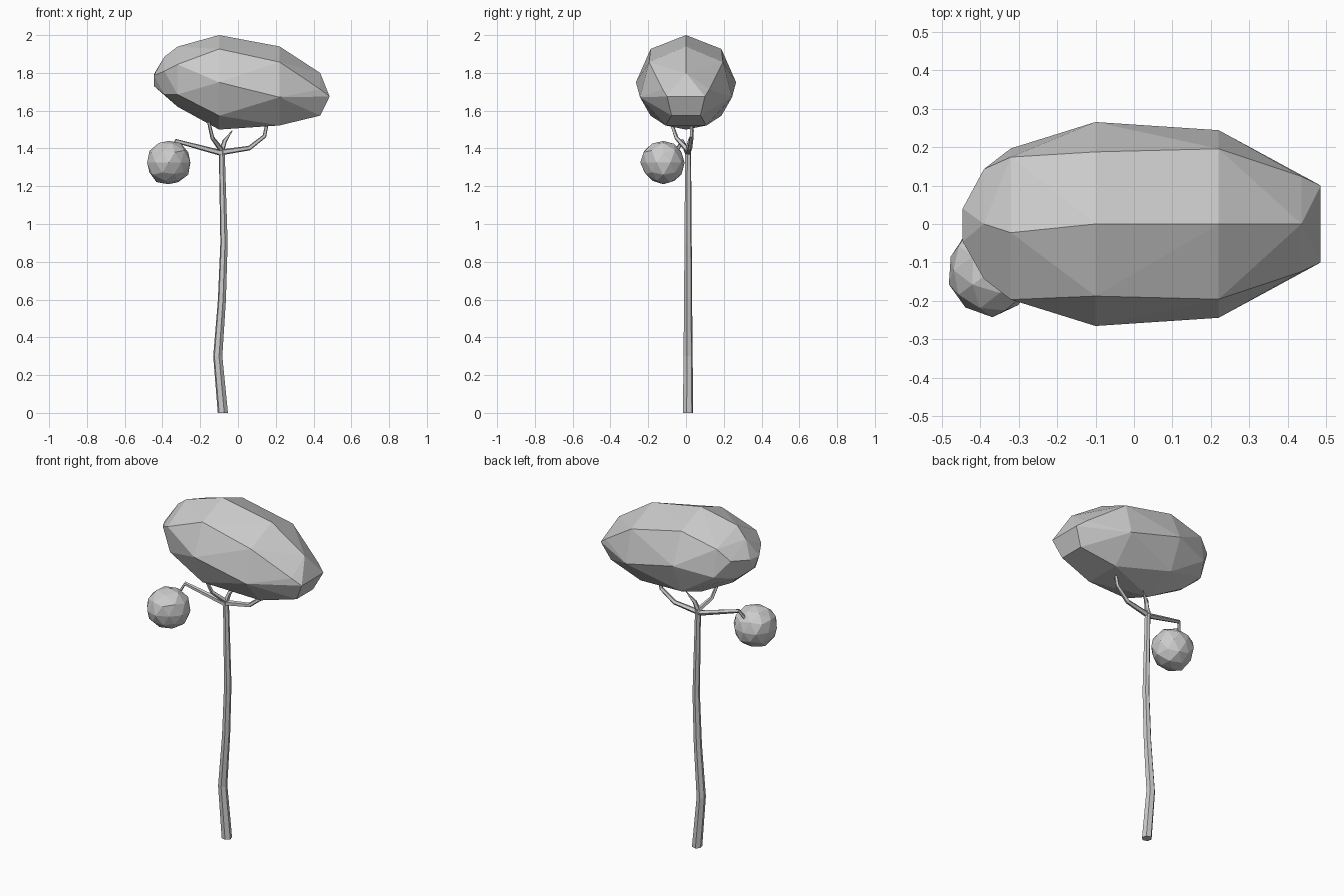
import bpy, bmesh, math, random
from mathutils import Vector

cube = bpy.data.objects.get("Cube")
if cube:
    bpy.data.objects.remove(cube, do_unlink=True)

grey = bpy.data.materials.new("plain grey")
grey.use_nodes = True
grey.diffuse_color = (0.6, 0.6, 0.6, 1)
grey.node_tree.nodes["Principled BSDF"].inputs["Base Color"].default_value = grey.diffuse_color


def finish(name, bm):
    """Turn a bmesh into a flat shaded object."""
    bmesh.ops.recalc_face_normals(bm, faces=bm.faces)
    mesh = bpy.data.meshes.new(name)
    bm.to_mesh(mesh)
    bm.free()
    mesh.materials.append(grey)
    obj = bpy.data.objects.new(name, mesh)
    bpy.context.collection.objects.link(obj)
    return obj


def tube(name, path, radii, sides):
    """Sweep a tapering polygon along a path, with closed ends."""
    bm = bmesh.new()
    points = [Vector(p) for p in path]
    rings = []
    for i, (point, radius) in enumerate(zip(points, radii)):
        before, after = points[max(i - 1, 0)], points[min(i + 1, len(points) - 1)]
        axis = (after - before).normalized()
        if name == "trunk":
            axis = Vector((0, 0, 1))
        across = axis.cross(Vector((0, 1, 0))).normalized()
        up = across.cross(axis)
        ring = []
        for k in range(sides):
            a = math.tau * (k + 0.25) / sides
            ring.append(bm.verts.new(point + radius * (across * math.cos(a) + up * math.sin(a))))
        rings.append(ring)
    for low, high in zip(rings, rings[1:]):
        for k in range(sides):
            n = (k + 1) % sides
            bm.faces.new((low[k], low[n], high[n], high[k]))
    bm.faces.new(rings[0])
    bm.faces.new(rings[-1])
    return finish(name, bm)


# Slender bent trunk
tube("trunk",
     [(-.08, .011, 0), (-.107, .011, .3), (-.085, .011, .6), (-.074, .011, .9), (-.086, .011, 1.4)],
     [.028, .025, .022, .02, .016], 6)

# Branches
tube("right_branch",
     [(-.086, .01, 1.375), (-.33, -.02, 1.44), (-.36, -.06, 1.37)],
     [.016, .011, .01], 5)
tube("left_branch",
     [(-.086, .01, 1.38), (.06, .02, 1.402), (.14, .03, 1.465), (.155, .03, 1.54)],
     [.016, .013, .011, .009], 5)
tube("front_branch",
     [(-.086, .01, 1.39), (-.135, -.05, 1.455), (-.155, -.08, 1.54)],
     [.015, .011, .009], 5)
tube("back_twig",
     [(-.086, .01, 1.39), (-.07, .02, 1.44), (-.03, .04, 1.495)],
     [.015, .012, .002], 5)

# Main crown: hull around faceted cross-sections (x, centre z, half depth, half height, sides, turn)
sections = [
    (-.445, 1.77, .05, .04, 3, .1),
    (-.39, 1.775, .15, .11, 5, .25),
    (-.32, 1.78, .215, .16, 6, .6),
    (-.10, 1.75, .265, .25, 8, .25),
    (.22, 1.72, .25, .22, 7, .25),
    (.435, 1.675, .13, .125, 5, .25),
    (.485, 1.675, .10, .015, 2, 0),
]
bm = bmesh.new()
for x, z, depth, height, sides, turn in sections:
    for k in range(sides):
        a = math.tau * (k + turn * sides) / sides
        bm.verts.new((x, depth * math.cos(a), z + height * math.sin(a)))
hull = bmesh.ops.convex_hull(bm, input=bm.verts)
loose = {g for g in hull["geom_interior"] + hull["geom_unused"] if isinstance(g, bmesh.types.BMVert)}
bmesh.ops.delete(bm, geom=list(loose), context="VERTS")
finish("main_crown", bm)

# Small crown hanging at the end of the right branch
random.seed(4)
bm = bmesh.new()
bmesh.ops.create_icosphere(bm, subdivisions=2, radius=.12)
for v in bm.verts:
    v.co *= random.uniform(.93, 1.03)
    v.co += Vector((-.368, -.12, 1.325))
finish("small_crown", bm)
